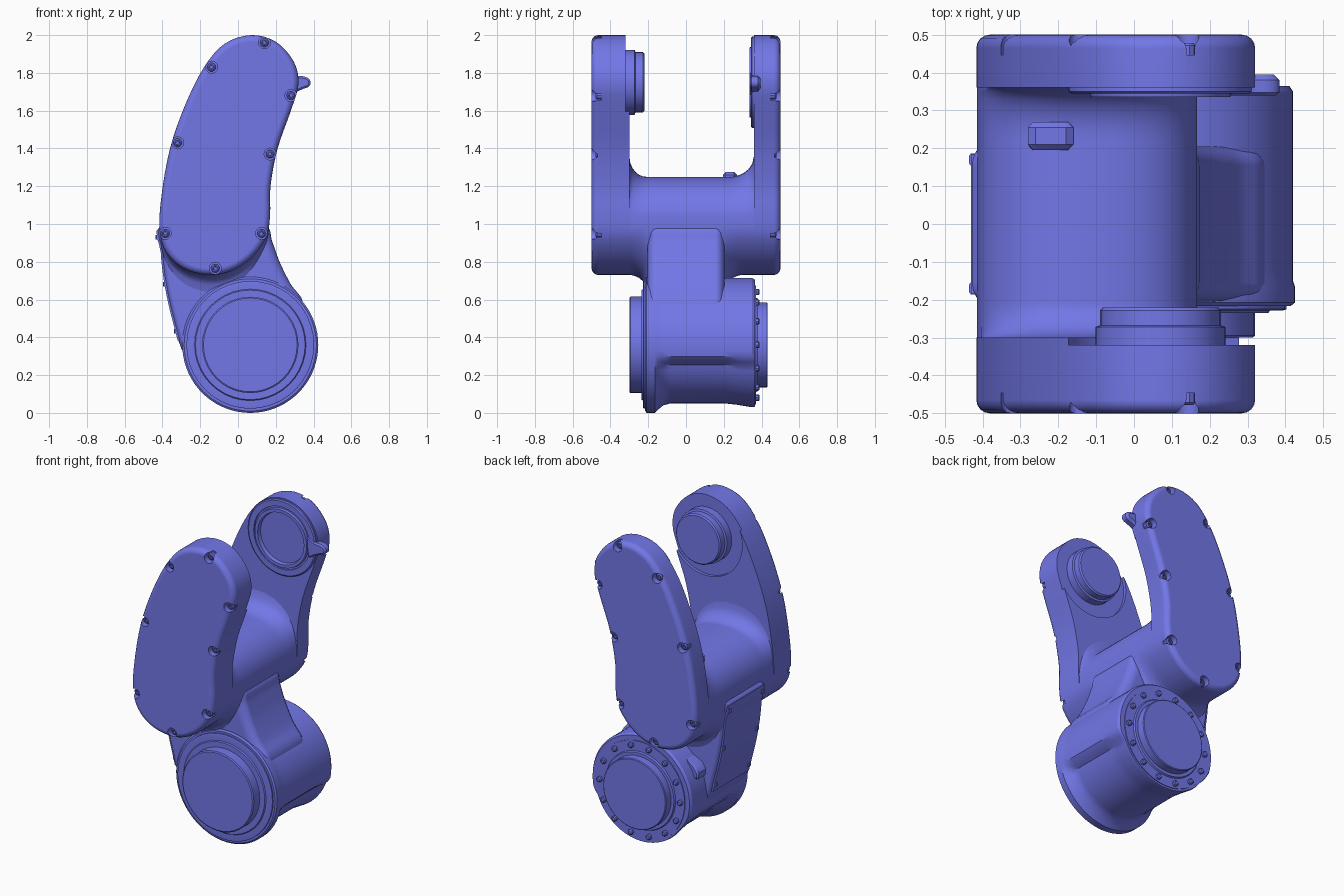
import bpy, bmesh, math
from mathutils import Vector

if "Cube" in bpy.data.objects:
    bpy.data.objects.remove(bpy.data.objects["Cube"])

PAINT = bpy.data.materials.new("blue_paint")
PAINT.diffuse_color = (0.17, 0.185, 0.8, 1)
PAINT.use_nodes = True
PAINT.node_tree.nodes["Principled BSDF"].inputs["Base Color"].default_value = PAINT.diffuse_color


def spline(pts, steps=4):
    """Closed smooth outline through a few x,z points."""
    out, n = [], len(pts)
    for i in range(n):
        a, b, c, d = [Vector(pts[(i + k) % n]) for k in (-1, 0, 1, 2)]
        for s in range(steps):
            t = s / steps
            out.append(0.5 * (2 * b + (c - a) * t + (2 * a - 5 * b + 4 * c - d) * t * t
                              + (3 * b - a - 3 * c + d) * t ** 3))
    return out


def inset(pts, d, right=1):
    """Shrink an outline by distance d, times 'right' on its +x side."""
    n = len(pts)
    area = sum(pts[i][0] * pts[(i + 1) % n][1] - pts[(i + 1) % n][0] * pts[i][1] for i in range(n))
    s = 1 if area > 0 else -1
    out = []
    for i in range(n):
        t = (Vector(pts[(i + 1) % n]) - Vector(pts[i - 1])).normalized()
        k = right if pts[i][0] > 0.1 else 1
        out.append(Vector(pts[i]) + Vector((-t.y, t.x)) * d * s * k)
    return out


def circle(cx, cz, r, n=32):
    return [(cx + r * math.cos(2 * math.pi * i / n), cz + r * math.sin(2 * math.pi * i / n))
            for i in range(n)]


def add_loft(bm, sections):
    """Skin capped x,z outlines placed at successive y positions."""
    rings = [[bm.verts.new((p[0], y, p[1])) for p in pts] for y, pts in sections]
    n = len(rings[0])
    for a, b in zip(rings, rings[1:]):
        for i in range(n):
            bm.faces.new((a[i], a[(i + 1) % n], b[(i + 1) % n], b[i]))
    bm.faces.new(rings[0])
    bm.faces.new(rings[-1])


def make(name, *lofts):
    bm = bmesh.new()
    for sections in lofts:
        add_loft(bm, sections)
    bmesh.ops.recalc_face_normals(bm, faces=bm.faces)
    me = bpy.data.meshes.new(name)
    bm.to_mesh(me)
    bm.free()
    me.materials.append(PAINT)
    ob = bpy.data.objects.new(name, me)
    bpy.context.collection.objects.link(ob)
    return ob


def turned(cx, cz, profile, n=32):
    return [(y, circle(cx, cz, r, n)) for y, r in profile]


def cut(ob, cutter):
    mod = ob.modifiers.new("cut", 'BOOLEAN')
    mod.operation, mod.solver, mod.object = 'DIFFERENCE', 'EXACT', cutter
    bpy.context.view_layer.update()
    me = bpy.data.meshes.new_from_object(ob.evaluated_get(bpy.context.evaluated_depsgraph_get()))
    ob.modifiers.clear()
    ob.data = me
    bpy.data.objects.remove(cutter)


KIDNEY = spline([(0.07, 2.0), (0.2, 1.965), (0.295, 1.86), (0.32, 1.74), (0.28, 1.6), (0.21, 1.4),
                 (0.172, 1.2), (0.17, 1.05), (0.15, 0.93), (0.07, 0.82), (-0.04, 0.75),
                 (-0.16, 0.73), (-0.29, 0.765), (-0.38, 0.85), (-0.415, 0.97), (-0.405, 1.15),
                 (-0.36, 1.4), (-0.28, 1.63), (-0.18, 1.83), (-0.07, 1.955)])
BOLTS = [(0.14, 1.96), (-0.14, 1.83), (0.28, 1.68), (-0.32, 1.43), (0.17, 1.37),
         (-0.385, 0.95), (0.125, 0.95), (-0.12, 0.765)]
TOP, LOW = (0.07, 1.75), (0.065, 0.36)

# fork arms with rounded outer edge, pocketed cover bolts
for side, s, inner in (("front", -1, 0.30), ("back", 1, 0.36)):
    r = 0.035
    secs = [(s * inner, KIDNEY)]
    for k in range(5):
        a = k / 4 * math.pi / 2
        secs.append((s * (0.5 - r + r * math.sin(a)), inset(KIDNEY, r * (1 - math.cos(a)))))
    arm = make(side + "_arm", secs)
    pockets = [turned(x, z, [(s * 0.447, 0.032), (s * 0.55, 0.032)], 12) for x, z in BOLTS]
    if s < 0:  # shallow seat around the inner pivot
        pockets.append(turned(*TOP, [(-0.32, 0.26), (-0.2, 0.26)], 48))
    cut(arm, make("cutter", *pockets))
    make(side + "_cover_bolts", *[turned(x, z, [(s * 0.44, 0.023), (s * 0.472, 0.023),
                                                (s * 0.478, 0.016), (s * 0.478, 0.01),
                                                (s * 0.465, 0.009)], 10) for x, z in BOLTS])

# cross beam between the arms, flared into both and down to the neck
arc = []
for i in range(1, 24):
    a = math.pi * (1 - i / 24)
    c, q = math.cos(a), math.sin(a)
    arc.append((-0.122 + 0.29 * math.copysign(abs(c) ** 0.85, c), 1.0 + 0.25 * q ** 0.85))
BEAM = [p for p in KIDNEY if p[1] < 1.0] + arc


def beam_section(y):
    end, w = (0.30, 0.09) if y < 0 else (0.36, 0.13)
    d = min(1, max(0, (end - abs(y)) / w))
    up = 1 + 0.44 * (1 - math.sqrt(1 - (1 - d) ** 2))
    g = min(1, max(0, (0.30 - abs(y)) / 0.10))
    down = 1 + 0.4 * (1 - math.sqrt(1 - g * g))
    return [(x, 1 + (z - 1) * (up if z > 1 else down)) for x, z in BEAM]


ys = ([-0.34, -0.3, -0.295, -0.285, -0.27, -0.25, -0.23, -0.215, -0.2, 0.2, 0.215, 0.23, 0.25,
       0.27, 0.29, 0.31, 0.33, 0.35, 0.36, 0.4])
make("cross_beam", [(y, beam_section(y)) for y in ys])
make("beam_stop", [(y, inset([(-0.28, 1.15), (-0.28, 1.26), (-0.26, 1.275), (-0.18, 1.275),
                              (-0.16, 1.26), (-0.16, 1.15)], d))
                   for y, d in ((0.195, 0.015), (0.21, 0), (0.255, 0), (0.27, 0.015))])

# neck joining beam and lower drum, softer on its inner curve
NECK = spline([(-0.405, 1.0), (-0.405, 0.85), (-0.385, 0.68), (-0.34, 0.48), (-0.275, 0.3),
               (-0.1, 0.2), (0.2, 0.2), (0.32, 0.4), (0.345, 0.58), (0.28, 0.68), (0.22, 0.8),
               (0.18, 0.91), (0.14, 1.0), (-0.1, 1.1)])
secs = []
for s in (-1, 1):
    side = []
    for k in range(6):
        a = k / 5 * math.pi / 2
        side.append((s * (0.155 + 0.05 * math.sin(a)), inset(NECK, 0.03 * (1 - math.cos(a)), 2)))
    secs += side[::-1] if s < 0 else side
make("neck", secs)

# access panel on the outer curve of the neck
curve = [Vector(p) for p in NECK[1:15]]
strip = [p + Vector((-0.004, -0.001)) for p in curve] + [p + Vector((0.04, 0)) for p in curve[::-1]]
make("access_panel", [(-0.185, strip), (0.185, strip)])
bolts = []
for p in (curve[1], curve[7], curve[12]):
    for y in (-0.17, 0.17):
        bolts.append([(y + d, [(p.x + u, p.y + v) for u, v in
                               ((-h, -0.012), (-h, 0.012), (0.02, 0.012), (0.02, -0.012))])
                      for d, h in ((-0.016, 0.006), (-0.009, 0.011), (0.009, 0.011), (0.016, 0.006))])
make("panel_bolts", *bolts)


# lower drum with a relieved underside
def drum_section(r, relief, n=72):
    out = []
    for i in range(n):
        deg = -i * 360 / n
        w = min(1, max(0, (-13 - deg) / 5)) * min(1, max(0, (deg + 165) / 20))
        a, q = math.radians(deg), r - relief * w
        out.append((LOW[0] + q * math.cos(a), LOW[1] + q * math.sin(a)))
    return out


make("drum", [(y, drum_section(r, f)) for y, r, f in (
    (-0.216, 0.35, 0), (-0.208, 0.36, 0), (-0.165, 0.36, 0), (-0.15, 0.355, 0.01),
    (-0.12, 0.355, 0.035), (-0.08, 0.355, 0.046), (0.2, 0.355, 0.046), (0.27, 0.355, 0.038),
    (0.35, 0.355, 0.025), (0.365, 0.345, 0.018))])
make("drum_front_boss", turned(*LOW, [(-0.2, 0.338), (-0.225, 0.338), (-0.228, 0.33),
                                      (-0.228, 0.295), (-0.235, 0.29), (-0.235, 0.255),
                                      (-0.295, 0.255), (-0.30, 0.248)], 40))
make("drum_back_boss", turned(*LOW, [(0.35, 0.315), (0.37, 0.315), (0.37, 0.25), (0.38, 0.245),
                                     (0.38, 0.225), (0.428, 0.225), (0.432, 0.22)], 40))
ring = circle(*LOW, 0.287, 14)
make("drum_back_bolts", *[turned(x, z, [(0.36, 0.017), (0.385, 0.017), (0.39, 0.011)], 8)
                          for x, z in ring])
make("drum_lug", [(y, inset([(-0.2, 0.6), (-0.26, 0.57), (-0.285, 0.53), (-0.28, 0.49),
                             (-0.2, 0.47)], d)) for y, d in ((0.2, 0), (0.275, 0), (0.285, 0.012))])

# upper pivot: stepped boss in front, ring seat behind, side lug
make("pivot_boss", turned(*TOP, [(-0.34, 0.172), (-0.272, 0.172), (-0.268, 0.16),
                                 (-0.228, 0.16), (-0.22, 0.152)], 32))
make("pivot_ring", turned(*TOP, [(0.4, 0.243), (0.35, 0.243), (0.345, 0.236), (0.345, 0.2),
                                 (0.352, 0.198), (0.352, 0.188), (0.335, 0.185), (0.335, 0.165),
                                 (0.358, 0.16)], 40))
LUG = spline([(0.25, 1.8), (0.31, 1.785), (0.355, 1.78), (0.382, 1.76), (0.378, 1.73),
              (0.345, 1.715), (0.31, 1.7), (0.26, 1.68)], 3)
make("pivot_lug", [(y, inset(LUG, d)) for y, d in ((0.34, 0.01), (0.348, 0), (0.38, 0), (0.395, 0.015))])

# shading: smooth curves, crisp edges, flat caps
bpy.ops.object.select_all(action='SELECT')
bpy.context.view_layer.objects.active = bpy.data.objects["drum"]
bpy.ops.object.shade_smooth_by_angle(angle=math.radians(32))
for ob in bpy.data.objects:
    ob.modifiers.new("flat_caps", 'WEIGHTED_NORMAL').keep_sharp = True
